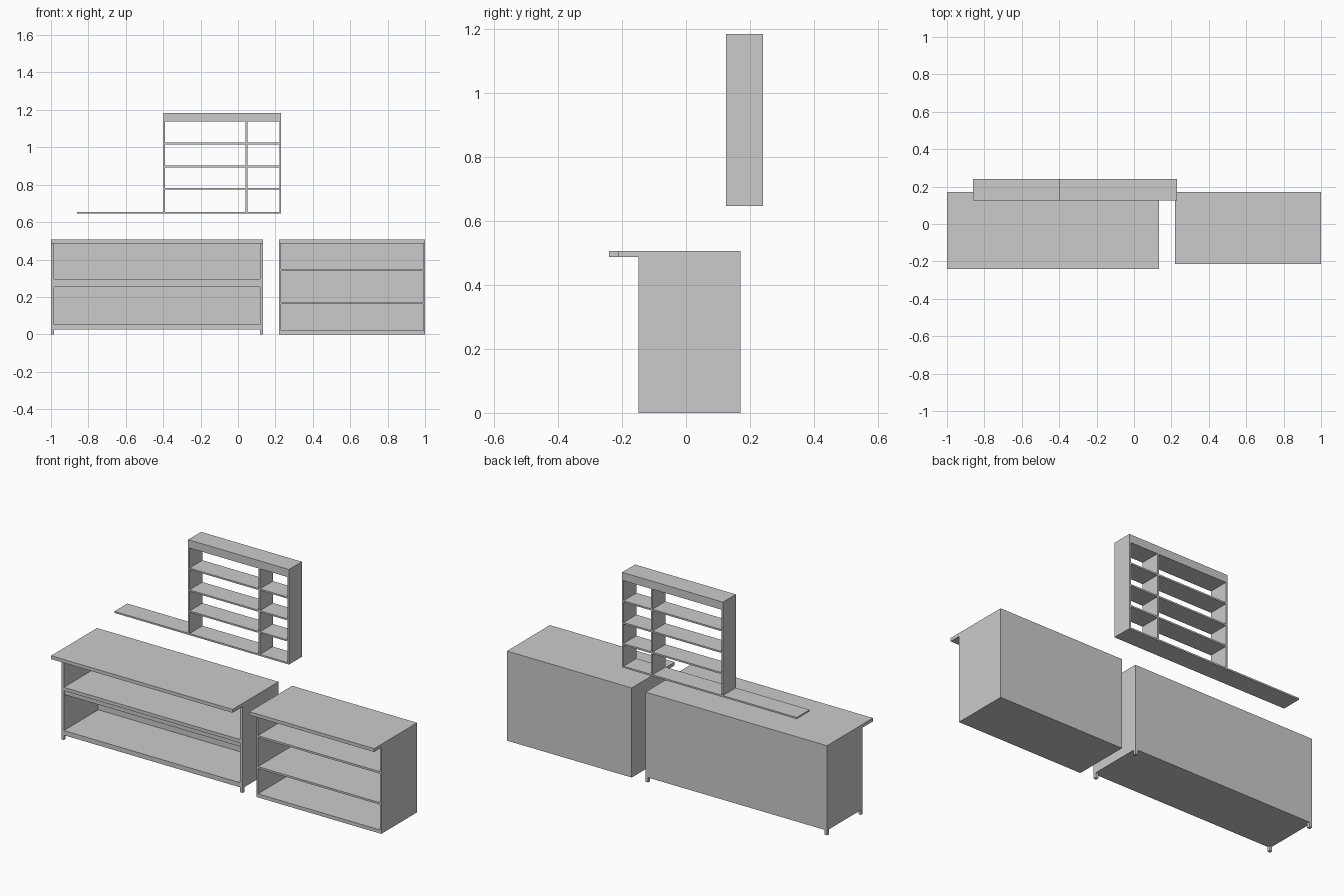
import bpy, bmesh
from mathutils import Matrix, Vector

if "Cube" in bpy.data.objects:
    bpy.data.objects.remove(bpy.data.objects["Cube"])


def boxes(name, specs):
    """One object made of boxes, each given as (x0, x1, y0, y1, z0, z1)."""
    bm = bmesh.new()
    for x0, x1, y0, y1, z0, z1 in specs:
        centre = Vector(((x0 + x1) / 2, (y0 + y1) / 2, (z0 + z1) / 2))
        size = Matrix.Diagonal((x1 - x0, y1 - y0, z1 - z0, 1))
        bmesh.ops.create_cube(bm, size=1, matrix=Matrix.Translation(centre) @ size)
    mesh = bpy.data.meshes.new(name)
    bm.to_mesh(mesh)
    bm.free()
    ob = bpy.data.objects.new(name, mesh)
    bpy.context.collection.objects.link(ob)
    return ob


F, B, TOP, UNDER = -0.149, 0.17, 0.506, 0.487  # shared counter depth and heights

# Long counter on feet
X0, X1, T = -1.0, 0.134, 0.016
boxes("long_counter_top", [(X0, X1, -0.24, B, UNDER, TOP)])
boxes("long_counter_sides", [(X0, X0 + T, F, B, 0.027, UNDER),
                             (X1 - T, X1, F, B, 0.027, UNDER)])
boxes("long_counter_back", [(X0 + T, X1 - T, B - 0.012, B, 0.027, UNDER)])
boxes("long_counter_bottom", [(X0 + T, X1 - T, F, B - 0.012, 0.027, 0.053)])
boxes("long_counter_shelf", [(X0 + T, X1 - T, F, B - 0.012, 0.278, 0.297)])
boxes("long_counter_shelf_rail", [(X0 + T, X1 - T, F + 0.006, F + 0.02, 0.254, 0.278)])
boxes("long_counter_feet", [(x, x + T, y, y + T, 0, 0.027)
                            for x in (X0, X1 - T) for y in (F, B - T)])

# Short counter standing on the floor
X0, X1, T = 0.22, 1.0, 0.009
boxes("short_counter_top", [(X0, X1, -0.213, B, UNDER, TOP)])
boxes("short_counter_sides", [(X0, X0 + T, F, B, 0, UNDER),
                              (X1 - T, X1, F, B, 0, UNDER)])
boxes("short_counter_back", [(X0 + T, X1 - T, B - 0.01, B, 0, UNDER)])
boxes("short_counter_bottom", [(X0 + T, X1 - T, F, B - 0.01, 0, 0.02)])
boxes("short_counter_shelves", [(X0 + T, X1 - T, F, B - 0.01, z, z + 0.011)
                                for z in (0.163, 0.338)])

# Open wall rack with a long base board
X0, X1, T = -0.399, 0.231, 0.009
RF, RB, Z0, Z1 = 0.125, 0.24, 0.646, 1.183
boxes("wall_base_board", [(-0.86, X1, RF, RB, Z0, Z0 + 0.009)])
boxes("wall_rack_header", [(X0, X1, RF, RB, 1.138, Z1)])
boxes("wall_rack_uprights", [(x, x + T, RF, RB, Z0 + 0.009, 1.138)
                             for x in (X0, 0.041, X1 - T)])
boxes("wall_rack_shelves", [(a, b, RF, RB, z, z + 0.009)
                            for z in (0.774, 0.893, 1.016)
                            for a, b in ((X0 + T, 0.041), (0.041 + T, X1 - T))])
